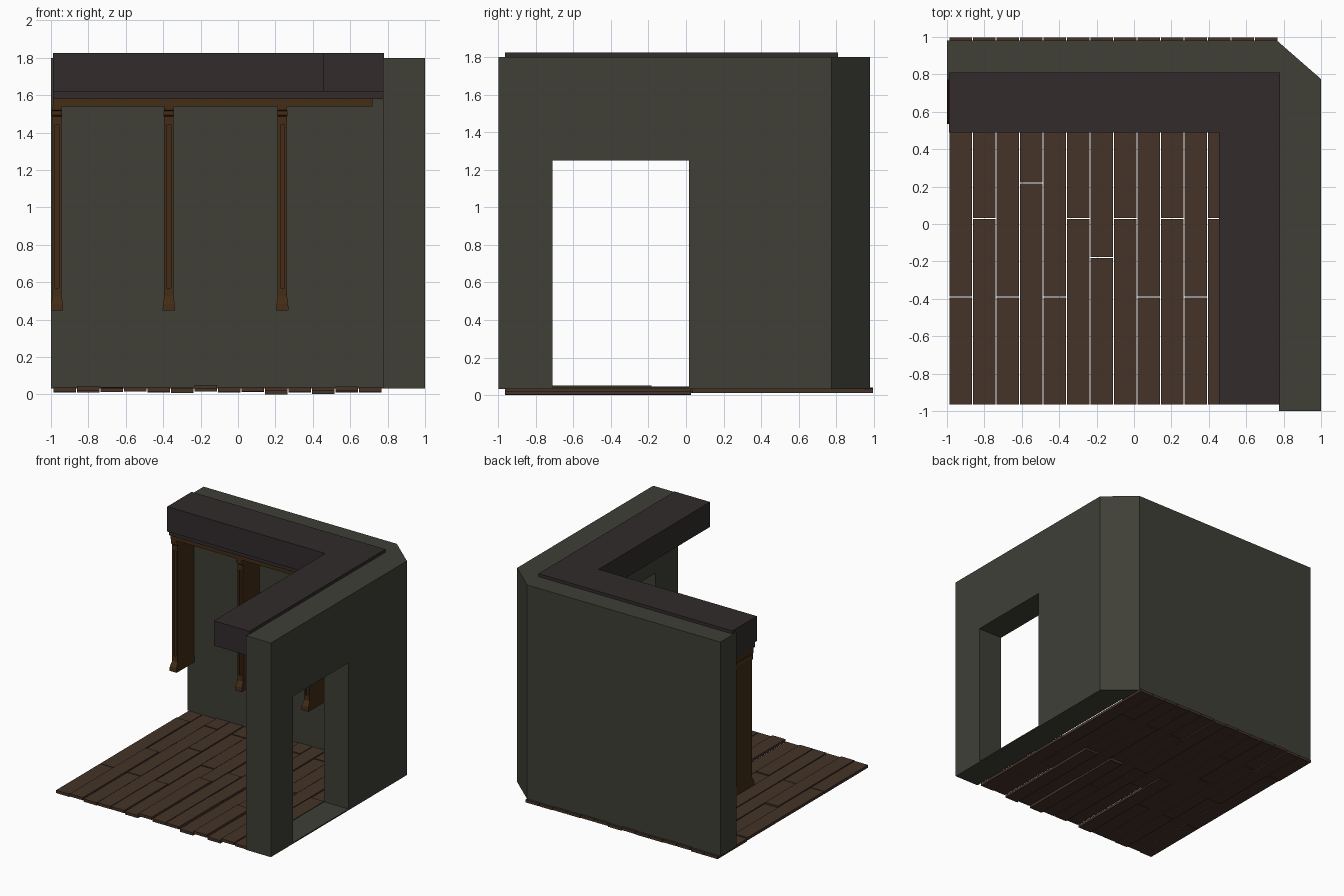
import bpy, bmesh

if "Cube" in bpy.data.objects:
    bpy.data.objects.remove(bpy.data.objects["Cube"])


def material(name, rgb):
    m = bpy.data.materials.new(name)
    m.diffuse_color = (*rgb, 1)
    m.use_nodes = True
    m.node_tree.nodes["Principled BSDF"].inputs["Base Color"].default_value = m.diffuse_color
    return m


WALL = material("plaster", (0.050, 0.050, 0.039))
WOOD = material("floor_wood", (0.058, 0.033, 0.021))
DARK = material("dark_beam", (0.032, 0.024, 0.025))
TRIM = material("trim_wood", (0.056, 0.025, 0.008))


def finish(name, bm, mat):
    bmesh.ops.recalc_face_normals(bm, faces=bm.faces)
    me = bpy.data.meshes.new(name)
    bm.to_mesh(me)
    bm.free()
    ob = bpy.data.objects.new(name, me)
    bpy.context.collection.objects.link(ob)
    if mat:
        me.materials.append(mat)
    return ob


def loft(name, rings, mat):
    """Join equal-sized vertex rings into a closed solid."""
    bm = bmesh.new()
    vs = [[bm.verts.new(p) for p in r] for r in rings]
    n = len(vs[0])
    for a, b in zip(vs, vs[1:]):
        for i in range(n):
            j = (i + 1) % n
            bm.faces.new((a[i], a[j], b[j], b[i]))
    bm.faces.new(vs[0][::-1])
    bm.faces.new(vs[-1])
    return finish(name, bm, mat)


def prism(name, outline, z0, z1, mat):
    return loft(name, [[(x, y, z) for x, y in outline] for z in (z0, z1)], mat)


def box(name, x0, x1, y0, y1, z0, z1, mat=None):
    return prism(name, [(x0, y0), (x1, y0), (x1, y1), (x0, y1)], z0, z1, mat)


def cut(ob, cutter):
    m = ob.modifiers.new("cut", 'BOOLEAN')
    m.operation = 'DIFFERENCE'
    m.solver = 'EXACT'
    m.object = cutter
    cutter.hide_render = True
    cutter.hide_set(True)


# L-shaped wall with chamfered outer corner and a doorway
wall = prism("wall", [(-1, 0.77), (0.775, 0.77), (0.775, -1), (1, -1),
                      (1, 0.775), (0.765, 0.98), (-1, 0.98)], 0.032, 1.80, WALL)
cut(wall, box("doorway_cutter", 0.6, 1.2, -0.71, 0.015, 0.042, 1.25))

# Ceiling beam along both walls, with a thin top lip over the walls
prism("ceiling_beam", [(-0.99, 0.49), (0.455, 0.49), (0.455, -0.965), (0.775, -0.965),
                       (0.775, 0.77), (-0.99, 0.77)], 1.62, 1.80, DARK)
prism("beam_top_lip", [(-0.99, 0.49), (0.455, 0.49), (0.455, -0.965), (0.78, -0.965),
                       (0.78, 0.81), (-0.99, 0.81)], 1.80, 1.825, DARK)

# Stepped mouldings under the back beam
box("upper_moulding", -0.99, 0.775, 0.515, 0.77, 1.58, 1.62, DARK)
box("lower_moulding", -0.99, 0.72, 0.535, 0.77, 1.54, 1.58, TRIM)

# Wall brackets: (height, half width, front y)
PROFILE = [(0.45, 0.033, 0.535), (0.485, 0.031, 0.537), (0.525, 0.025, 0.560),
           (1.485, 0.025, 0.560), (1.495, 0.028, 0.550), (1.515, 0.028, 0.550),
           (1.52, 0.025, 0.542), (1.54, 0.025, 0.542)]
for i, cx in enumerate((-0.968, -0.370, 0.237)):
    rings = [[(cx - w, y, z), (cx + w, y, z), (cx + w, 0.77, z), (cx - w, 0.77, z)]
             for z, w, y in PROFILE]
    b = loft(f"bracket_{i + 1}", rings, TRIM)
    cut(b, box(f"groove_cutter_{i + 1}", cx - 0.011, cx + 0.011, 0.5, 0.570, 0.57, 1.44))

# Uneven floorboards: staggered joints and slightly varied heights
JOINTS = [-0.39, 0.03, -0.39, 0.22, -0.39, 0.03, -0.18, 0.03, -0.39, 0.03, -0.39, 0.03, -0.39, 0.03]
FRONT_Z = [0.017, 0.022, 0.013, 0.016, 0.017, 0.009, 0.028, 0.017, 0.017, 0.0, 0.016, 0.002, 0.021, 0.016]
W, GAP, THICK = 0.1257, 0.003, 0.023
for i, (joint, fz) in enumerate(zip(JOINTS, FRONT_Z)):
    x0 = -0.99 + i * W
    ends = [-0.965, joint] + ([joint + 1.0] if joint == -0.39 else []) + [0.997]
    for k, (a, b) in enumerate(zip(ends, ends[1:])):
        z = fz if k == 0 else (0.014, 0.017, 0.011)[(i + k) % 3]
        box(f"floorboard_{i + 1}_{k + 1}", x0 + GAP, x0 + W - GAP,
            a + (GAP if k else 0), b - (GAP if b < 0.99 else 0), z, z + THICK, WOOD)
